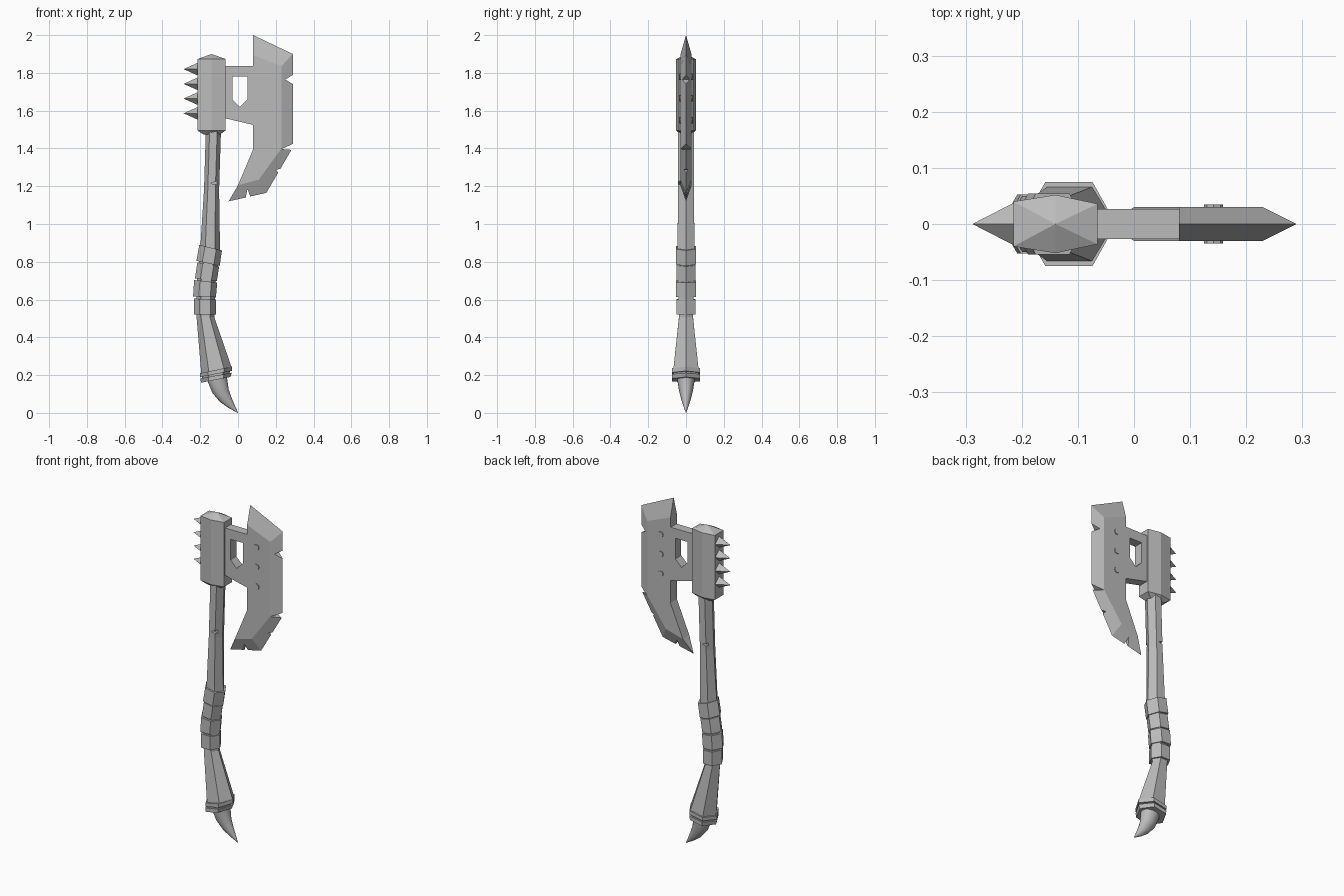
import bpy, bmesh, math

cube = bpy.data.objects.get("Cube")
if cube:
    bpy.data.objects.remove(cube, do_unlink=True)

GREY = (0.5, 0.5, 0.5, 1)
grey = bpy.data.materials.new("plain_grey")
grey.use_nodes = True
grey.diffuse_color = GREY
grey.node_tree.nodes["Principled BSDF"].inputs["Base Color"].default_value = GREY


def finish(name, bm):
    bmesh.ops.recalc_face_normals(bm, faces=bm.faces)
    mesh = bpy.data.meshes.new(name)
    bm.to_mesh(mesh)
    bm.free()
    mesh.materials.append(grey)
    obj = bpy.data.objects.new(name, mesh)
    bpy.context.collection.objects.link(obj)
    return obj


def skin(bm, rings):
    """Join rings of vertices with quads and cap both ends."""
    n = len(rings[0])
    for a, b in zip(rings, rings[1:]):
        for i in range(n):
            j = (i + 1) % n
            bm.faces.new((a[i], a[j], b[j], b[i]))
    bm.faces.new(rings[0])
    bm.faces.new(rings[-1])


def loft(name, stations, sides=6):
    """Each station: left x, left z, right x, right z, half depth."""
    bm = bmesh.new()
    rings = []
    for xl, zl, xr, zr, depth in stations:
        ring = []
        for i in range(sides):
            a = math.tau * i / sides
            t = (1 + math.cos(a)) / 2
            y = depth * math.sin(a) / (math.sin(math.pi / 3) if sides == 6 else 1)
            ring.append(bm.verts.new((xl + (xr - xl) * t, y, zl + (zr - zl) * t)))
        rings.append(ring)
    skin(bm, rings)
    return finish(name, bm)


def plate(name, outline, y0, y1):
    bm = bmesh.new()
    skin(bm, [[bm.verts.new((x, y, z)) for x, z in outline] for y in (y0, y1)])
    return finish(name, bm)


def cut(obj, outline, y0=-0.1, y1=0.1):
    cutter = plate("cutter", outline, y0, y1)
    cutter.hide_render = True
    mod = obj.modifiers.new("cut", "BOOLEAN")
    mod.operation, mod.solver, mod.object = "DIFFERENCE", "EXACT", cutter
    bpy.context.view_layer.objects.active = obj
    bpy.ops.object.modifier_apply(modifier=mod.name)
    bpy.data.objects.remove(cutter, do_unlink=True)


# Curved six-sided handle with a chip on two edges
handle = loft("handle", [
    (-.17, 1.5, -.09, 1.5, .042), (-.18, 1.18, -.10, 1.18, .042),
    (-.20, .87, -.095, .855, .045), (-.22, .68, -.12, .68, .042),
    (-.22, .515, -.125, .505, .037), (-.195, .215, -.035, .245, .066),
    (-.19, .18, -.045, .21, .066)])
cut(handle, [(-.145, 1.215), (-.08, 1.24), (-.08, 1.2)], -.07, -.027)
cut(handle, [(-.135, 1.215), (-.2, 1.24), (-.2, 1.2)], .027, .07)

# Grip wraps and pommel collars
bands = {
    "grip_wrap": [
        ((-.205, .89, -.085, .86), (-.22, .805, -.097, .778), .054),
        ((-.215, .797, -.10, .775), (-.228, .712, -.112, .697), .05),
        ((-.232, .703, -.11, .69), (-.238, .617, -.117, .612), .053),
        ((-.232, .605, -.117, .60), (-.232, .522, -.117, .522), .05)],
    "pommel_collar": [
        ((-.2, .21, -.032, .245), (-.2, .19, -.032, .222), .075),
        ((-.2, .182, -.032, .213), (-.195, .16, -.04, .19), .075)]}
for part, items in bands.items():
    for k, (top, bottom, depth) in enumerate(items, 1):
        loft(f"{part}_{k}", [top + (depth,), bottom + (depth,)])

# Curved horn under the handle
horn = loft("pommel_horn", [
    (-.165, .19, -.058, .2, .047), (-.16, .165, -.057, .178, .046),
    (-.135, .105, -.049, .122, .036), (-.095, .058, -.032, .075, .024),
    (-.05, .026, -.015, .036, .012), (-.002, 0, 0, .002, .001)], 16)
for p in horn.data.polygons:
    p.use_smooth = len(p.vertices) == 4

# Six-sided head block with shallow pointed ends
bm = bmesh.new()
section = [(-.215, -.04), (-.14, -.052), (-.065, -.036),
           (-.065, .036), (-.14, .052), (-.215, .04)]
rings = []
for z, s in ((1.475, .6), (1.495, 1), (1.873, 1)):
    rings.append([bm.verts.new((-.14 + (x + .14) * s, y * s, z)) for x, y in section])
skin(bm, rings)
bmesh.ops.delete(bm, geom=[f for f in bm.faces if f.calc_center_median().z > 1.87],
                 context="FACES_ONLY")
apex = bm.verts.new((-.14, 0, 1.9))
for a, b in zip(rings[-1], rings[-1][1:] + rings[-1][:1]):
    bm.faces.new((a, b, apex))
finish("head_block", bm)

# Four-sided spikes on the back of the head
for k in range(4):
    z = 1.82 - k * .078
    bm = bmesh.new()
    base = [bm.verts.new((-.21, y, z + dz))
            for y, dz in ((.04, 0), (0, .035), (-.04, 0), (0, -.035))]
    tip = bm.verts.new((-.288, 0, z))
    bm.faces.new(base)
    for i in range(4):
        bm.faces.new((base[i], base[(i + 1) % 4], tip))
    finish(f"spike_{k + 1}", bm)

# Connecting plate with its window
neck = plate("blade_neck", [(-.09, 1.837), (.1, 1.837), (.1, 1.52), (-.09, 1.565)],
             -.027, .027)
cut(neck, [(-.03, 1.78), (.05, 1.78), (.05, 1.66), (.01, 1.62), (-.03, 1.66)])

# Blade: a sharp outer ridge, flat cheeks and a flat inner edge
bm = bmesh.new()
ridge = [bm.verts.new((x, 0, z)) for x, z in
         ((.08, 2), (.29, 1.9), (.29, 1.405), (.15, 1.165), (-.05, 1.12))]
cheek = ((.08, 1.895), (.23, 1.835), (.23, 1.4), (.11, 1.235), (0, 1.205), (.08, 1.395))
sides = [[bm.verts.new((x, y, z)) for x, z in cheek] for y in (-.03, .03)]
for side in sides:
    bm.faces.new(side)
    for i in range(4):
        bm.faces.new((ridge[i], ridge[i + 1], side[i + 1], side[i]))
f, b = sides
bm.faces.new((ridge[0], f[0], b[0]))
bm.faces.new((f[0], f[5], b[5], b[0]))
bm.faces.new((f[5], f[4], b[4], b[5]))
bm.faces.new((f[4], ridge[4], b[4]))
blade = finish("blade", bm)
for nick in ([(.3, 1.795), (.25, 1.765), (.3, 1.735)],
             [(.3, 1.428), (.23, 1.397), (.31, 1.39)],
             [(.2, 1.287), (.24, 1.295), (.225, 1.26)],
             [(.05, 1.185), (.075, 1.12), (.035, 1.11)]):
    cut(blade, nick)

# Rivets showing on both cheeks
for k, z in enumerate((1.78, 1.665, 1.55), 1):
    ring = [(.142 + .017 * math.cos(math.tau * i / 8),
             z + .017 * math.sin(math.tau * i / 8)) for i in range(8)]
    plate(f"rivet_{k}", ring, -.035, .035)
